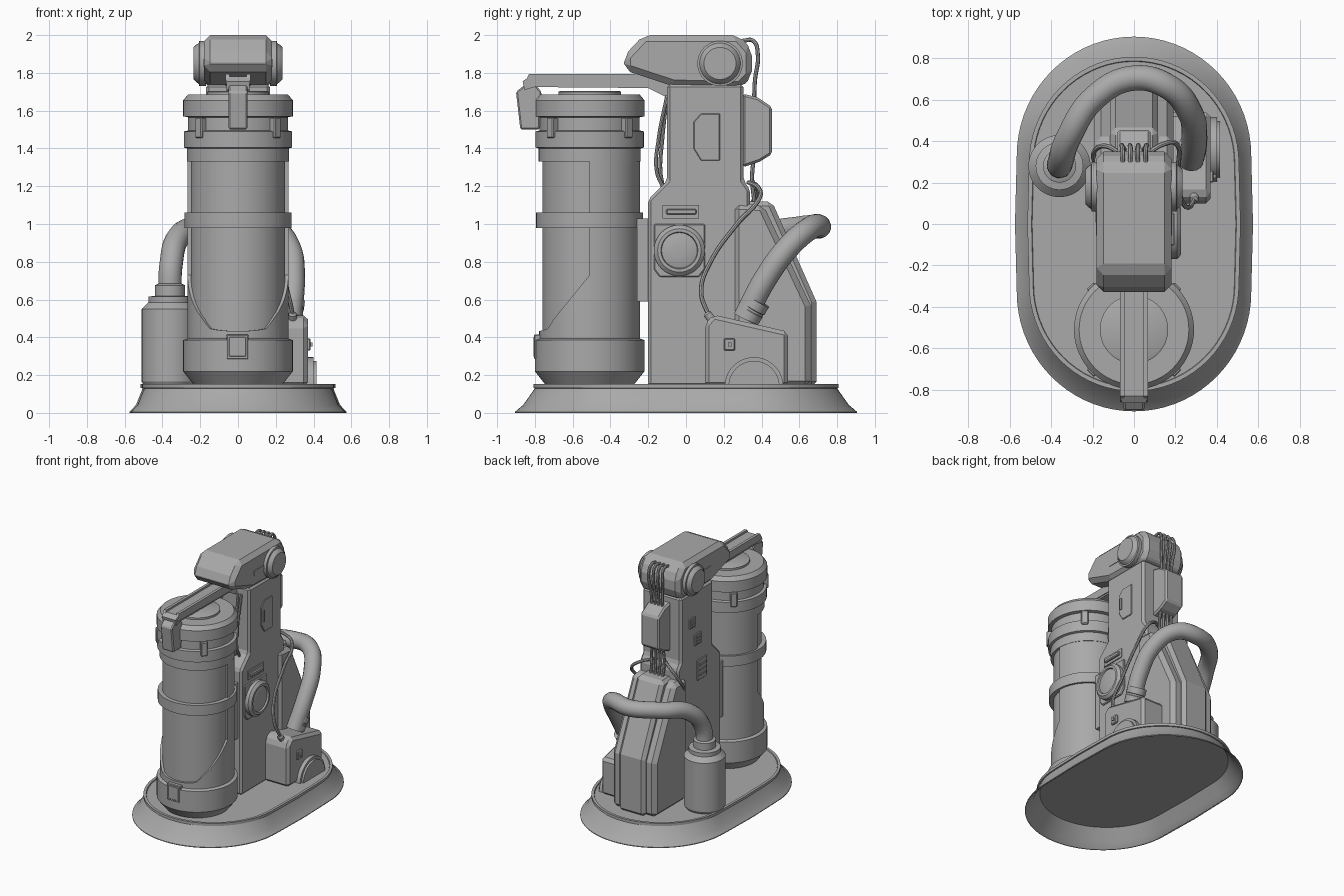
import bpy, bmesh, math
from mathutils import Vector, Matrix

if "Cube" in bpy.data.objects:
    bpy.data.objects.remove(bpy.data.objects["Cube"])

grey = bpy.data.materials.new("mid_grey")
grey.diffuse_color = (0.40, 0.40, 0.40, 1)
grey.use_nodes = True
grey.node_tree.nodes["Principled BSDF"].inputs["Base Color"].default_value = grey.diffuse_color


def finish(name, bm, bevel=0, smooth=True):
    bmesh.ops.recalc_face_normals(bm, faces=bm.faces)
    me = bpy.data.meshes.new(name)
    bm.to_mesh(me)
    bm.free()
    ob = bpy.data.objects.new(name, me)
    bpy.context.collection.objects.link(ob)
    me.materials.append(grey)
    if bevel:
        m = ob.modifiers.new("bevel", 'BEVEL')
        m.width, m.segments = bevel, 1
    if smooth:
        bpy.ops.object.select_all(action='DESELECT')
        ob.select_set(True)
        bpy.context.view_layer.objects.active = ob
        bpy.ops.object.shade_smooth_by_angle(angle=math.radians(28))
    return ob


def box(name, x, y, z, bevel=0, rot=0, pivot=(0, 0, 0)):
    bm = bmesh.new()
    bmesh.ops.create_cube(bm, size=1)
    for v in bm.verts:
        v.co = Vector(((x[0] + x[1]) / 2 + v.co.x * (x[1] - x[0]),
                       (y[0] + y[1]) / 2 + v.co.y * (y[1] - y[0]),
                       (z[0] + z[1]) / 2 + v.co.z * (z[1] - z[0])))
    if rot:
        bmesh.ops.rotate(bm, verts=bm.verts, cent=pivot, matrix=Matrix.Rotation(rot, 3, 'Z'))
    return finish(name, bm, bevel, False)


def prism(name, pts, x0, x1, bevel=0, smooth=False):
    """Side outline (y, z) extruded along x."""
    bm = bmesh.new()
    f = bm.faces.new([bm.verts.new((x0, y, z)) for y, z in pts])
    r = bmesh.ops.extrude_face_region(bm, geom=[f])
    for v in r["geom"]:
        if isinstance(v, bmesh.types.BMVert):
            v.co.x = x1
    return finish(name, bm, bevel, smooth)


def loft(bm, rings):
    rows = [[bm.verts.new(p) for p in ring] for ring in rings]
    n = len(rows[0])
    for a, b in zip(rows, rows[1:]):
        for i in range(n):
            bm.faces.new((a[i], a[(i + 1) % n], b[(i + 1) % n], b[i]))
    bm.faces.new(rows[0])
    bm.faces.new(rows[-1])


def lathe(name, prof, loc, axis=(0, 0, 1), n=48):
    """Profile (radius, height) turned around an axis through loc."""
    q = Vector((0, 0, 1)).rotation_difference(Vector(axis))
    bm = bmesh.new()
    loft(bm, [[Vector(loc) + q @ Vector((r * math.cos(t), r * math.sin(t), h))
               for t in (2 * math.pi * i / n for i in range(n))] for r, h in prof])
    return finish(name, bm)


def tube(name, pts, r, res=4):
    cu = bpy.data.curves.new(name, 'CURVE')
    cu.dimensions, cu.bevel_depth, cu.bevel_resolution, cu.use_fill_caps = '3D', r, res, True
    sp = cu.splines.new('BEZIER')
    sp.resolution_u = 8
    sp.bezier_points.add(len(pts) - 1)
    for bp, p in zip(sp.bezier_points, pts):
        bp.co = p
        bp.handle_left_type = bp.handle_right_type = 'AUTO'
    cu.materials.append(grey)
    ob = bpy.data.objects.new(name, cu)
    bpy.context.collection.objects.link(ob)
    bpy.ops.object.select_all(action='DESELECT')
    ob.select_set(True)
    bpy.context.view_layer.objects.active = ob
    bpy.ops.object.convert(target='MESH')
    bpy.ops.object.shade_smooth_by_angle(angle=math.radians(40))


# plinth: straight-sided oval with round ends, hollow underneath
def oval(a, b, z, n=36):
    ring = []
    for end in (1, -1):
        for i in range(n + 1):
            t = math.pi * i / n
            # sides bow slightly outward
            x = a * (math.cos(t) if end > 0 else -math.cos(t)) * .985
            ring.append((x, end * (b - a + a * math.sin(t)), z))
        ring.append((-end * a, 0, z))
    return ring


bm = bmesh.new()
loft(bm, [oval(*p) for p in [
    (.49, .785, .125), (.495, .79, .12), (.53, .855, .038), (.565, .895, .002), (.575, .905, 0),
    (.575, .905, .006), (.54, .862, .042), (.505, .80, .13), (.515, .808, .132), (.515, .808, .153),
    (.495, .788, .153), (.492, .785, .145)]])
finish("plinth", bm)

# barrel
BY = -.51
lathe("barrel", [(.235, .15), (.29, .22), (.29, .385), (.25, .40), (.25, .98), (.283, .98), (.283, 1.062),
                 (.25, 1.062), (.25, 1.33), (.27, 1.33), (.27, 1.40), (.287, 1.405), (.287, 1.49), (.265, 1.495),
                 (.265, 1.565), (.29, 1.57), (.29, 1.655), (.265, 1.685), (.165, 1.685), (.165, 1.70),
                 (.155, 1.705)], (0, BY, 0), n=64)


# outer barrel shell with a wide opening at the front
def rim(dy):
    k = [(0, .73), (.19, .50), (.225, .445), (.28, .43)]
    for (a, h), (b, g) in zip(k, k[1:]):
        if dy <= b:
            return h + (g - h) * max(dy - a, 0) / (b - a)


for start, top in ((0, lambda d: 1.335), (math.pi, rim)):
    bm = bmesh.new()
    rings = []
    for i in range(33):
        t = start + math.pi * i / 32
        c, s = math.cos(t), math.sin(t)
        h = top(-.27 * s)
        rings.append([(r * c, BY + r * s, z) for r, z in ((.247, .38), (.267, .38), (.267, h), (.247, h))])
    loft(bm, rings)
    finish("barrel_shell", bm)
for k in range(4):
    box("barrel_clip", (.255, .30), (BY - .025, BY + .025), (1.455, 1.565), .006,
        math.pi / 4 + k * math.pi / 2, (0, BY, 0))
box("barrel_plate", (-.06, .055), (-.804, -.77), (.285, .415), .004)
box("barrel_plate_inset", (-.047, .042), (-.808, -.79), (.298, .402), .003)
box("barrel_bracket", (-.14, .14), (-.26, -.18), (.59, 1.03))

# column
prism("column", [(-.2, .14), (.34, .14), (.34, 1.18), (.305, 1.23), (.305, 1.74), (-.1, 1.74), (-.1, 1.23),
                 (-.2, 1.13)], -.17, .17, .016)
# rear fin: narrow spine with shorter wings
prism("rear_spine", [(.25, .14), (.69, .14), (.69, .59), (.455, 1.12), (.25, 1.12)], -.115, .115, .025)
prism("rear_wings", [(.25, .14), (.66, .14), (.66, .57), (.41, 1.10), (.25, 1.11)], -.19, .19, .03)
# rear junction box
prism("rear_box", [(.30, 1.69), (.38, 1.67), (.455, 1.62), (.455, 1.37), (.39, 1.33), (.30, 1.30)],
      -.08, .08, .012)

# head
prism("head", [(-.328, 1.89), (-.225, 2.0), (.28, 2.0), (.35, 1.92), (.35, 1.78), (.29, 1.72), (-.07, 1.73),
               (-.328, 1.815)], -.18, .18, .033)
for s in (-1, 1):
    lathe("head_disc", [(.12, 0), (.12, .035), (.108, .037), (.10, .05), (.085, .065)],
          (s * .17, .18, 1.85), (s, 0, 0))
    prism("head_slot", [(-.055, 1.83), (.07, 1.83), (.07, 1.87), (-.055, 1.87)], s * .17, s * .184)

# carrying arm with raised rails and front hook
prism("arm", [(-.855, 1.71), (-.865, 1.755), (-.83, 1.78), (-.05, 1.78), (-.05, 1.65), (-.10, 1.67),
              (-.20, 1.72), (-.80, 1.725)], -.06, .06)
for s in (-1, 1):
    prism("arm_rail", [(-.86, 1.74), (-.83, 1.795), (-.1, 1.795), (-.1, 1.73)], s * .045, s * .067)
prism("arm_hook", [(-.90, 1.70), (-.877, 1.50), (-.775, 1.50), (-.765, 1.70), (-.80, 1.74), (-.85, 1.74)],
      -.05, .05, .008)

# right side details
prism("dial_plate", [(-.17, .76), (-.14, .72), (.07, .72), (.1, .76), (.1, 1.0), (-.17, 1.0)], .16, .182, .006)
lathe("dial", [(.135, 0), (.135, .03), (.115, .048), (.098, .048), (.094, .036), (.07, .042), (.035, .046)],
      (.178, -.035, .86), (1, 0, 0))
prism("side_handle", [(-.125, 1.03), (.07, 1.03), (.07, 1.10), (-.125, 1.10)], .165, .178)
box("side_handle_bar", (.17, .195), (-.105, .055), (1.05, 1.08), .006)
prism("side_hatch", [(.04, 1.40), (.08, 1.335), (.18, 1.335), (.18, 1.585), (.08, 1.585), (.04, 1.54)],
      .165, .177, .004)
box("hatch_grip", (.17, .184), (.06, .075), (1.42, 1.51))
# left side details
for y, z, h, w in ((.17, 1.50, .04, .035), (.1, 1.35, .045, .04), (.05, 1.10, .08, .06)):
    box("left_panel", (-.181, -.16), (y - w, y + w), (z - h, z + h), .004)
    for k in (-1, 0, 1):
        box("left_panel_rib", (-.187, -.17), (y - w * .7, y + w * .7), (z + k * h * .5 - .007, z + k * h * .5 + .007))

# pump housing on the right
prism("pump_housing", [(.10, .14), (.54, .14), (.54, .43), (.145, .52), (.10, .47)], .15, .37, .022)
arch = [(math.cos(math.pi * i / 24), math.sin(math.pi * i / 24)) for i in range(25)]
prism("pump_wheel", [(.36 + .155 * c, .14 + .155 * s) for c, s in arch], .33, .40, 0, True)
prism("pump_wheel_face", [(.36 + .135 * c, .14 + .135 * s) for c, s in arch], .39, .415, 0, True)
box("pump_button", (.36, .385), (.20, .26), (.33, .395), .006)
box("pump_button_top", (.38, .395), (.222, .24), (.352, .372))

# canister on the left
lathe("canister", [(.135, .14), (.15, .165), (.15, .55), (.115, .585), (.115, .615), (.08, .62), (.08, .675),
                   (.06, .685)], (-.36, .28, 0))

# thick hose between canister and pump
tube("hose", [(-.36, .28, .62), (-.355, .30, .78), (-.315, .42, .93), (-.19, .61, .98), (0, .705, .985),
              (.17, .66, .98), (.27, .54, .875), (.292, .42, .71), (.275, .31, .50)], .062, 6)
lathe("hose_collar", [(.066, 0), (.066, .045), (.063, .048), (.063, .06), (.068, .063), (.068, .11)],
      (.275, .325, .50), (.1, .5, .85), 32)

# thin cables
for k in range(4):
    x = -.055 + k * .037
    tube("rear_cable", [(x, .30, 1.97), (x, .355, 1.97), (x * 1.1, .38, 1.90), (x * .9, .365, 1.76),
                        (x * .8, .36, 1.64)], .011, 2)
    tube("lower_cable", [(x * .8, .36, 1.36), (x, .35, 1.25), (x * .9, .365, 1.09)], .011, 2)
for s in (-1, 1):
    for x, d in ((.07, .015), (.10, .035)):
        tube("front_cable", [(s * x, -.10, 1.68), (s * x, -.11 - d, 1.45), (s * x, -.12 - d, 1.28),
                             (s * x, -.12, 1.19)], .01, 2)
tube("pump_cable", [(.05, .33, 1.22), (.14, .385, 1.19), (.20, .39, 1.14), (.215, .27, 1.0), (.225, .13, .80),
                    (.26, .08, .65), (.285, .11, .54), (.29, .15, .48)], .012, 2)
lathe("cable_plug", [(.022, 0), (.022, .06), (.013, .07)], (.29, .15, .475), (0, -.6, .8), 12)
tube("left_cable", [(-.05, .33, 1.22), (-.13, .375, 1.20), (-.185, .36, 1.13), (-.19, .30, 1.04),
                    (-.16, .26, .99)], .012, 2)
